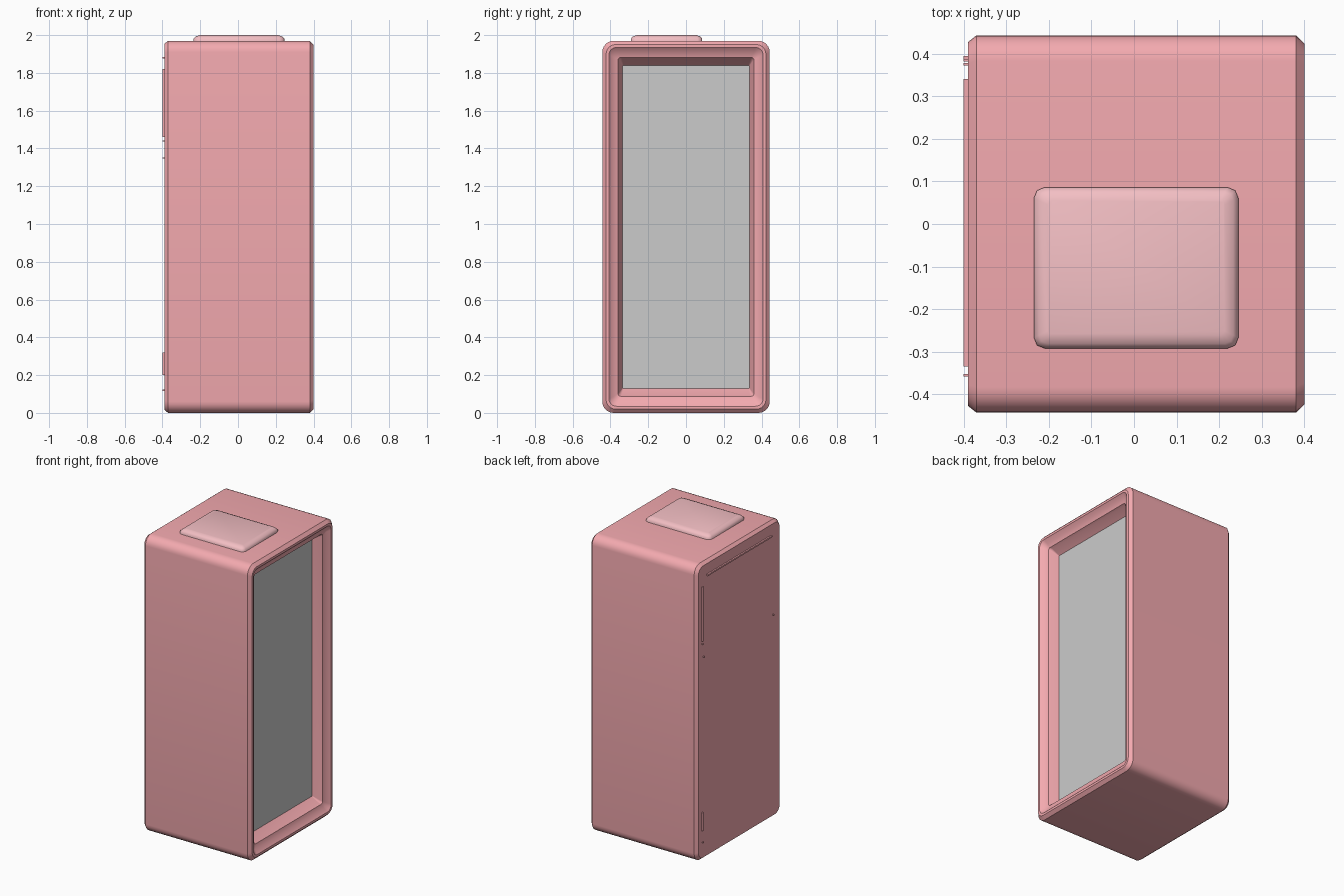
import bpy, bmesh, math
from mathutils import Vector

if "Cube" in bpy.data.objects:
    bpy.data.objects.remove(bpy.data.objects["Cube"])


def material(name, color):
    m = bpy.data.materials.new(name)
    m.diffuse_color = (*color, 1)
    m.use_nodes = True
    m.node_tree.nodes["Principled BSDF"].inputs["Base Color"].default_value = m.diffuse_color
    return m


PINK = material("pink_paint", (0.9, 0.40, 0.43))
PALE = material("pale_pink", (0.9, 0.52, 0.55))


def rounded_rect(hu, hv, r, seg):
    pts = []
    for k, (su, sv) in enumerate([(1, 1), (-1, 1), (-1, -1), (1, -1)]):
        for i in range(seg + 1):
            a = math.pi / 2 * (k + i / seg)
            pts.append((su * (hu - r) + r * math.cos(a), sv * (hv - r) + r * math.sin(a)))
    return pts


def loft(name, rings, place, mat, seg=6, cap_end=True, angle=30):
    """Skin rounded rectangles (half_u, half_v, radius, height) along one axis."""
    bm = bmesh.new()
    loops = [[bm.verts.new(place(u, v, h)) for u, v in rounded_rect(hu, hv, r, seg)]
             for hu, hv, r, h in rings]
    n = len(loops[0])
    for a, b in zip(loops, loops[1:]):
        for i in range(n):
            j = (i + 1) % n
            bm.faces.new((a[i], a[j], b[j], b[i]))
    bm.faces.new(loops[0][::-1])
    if cap_end:
        bm.faces.new(loops[-1])
    me = bpy.data.meshes.new(name)
    bm.to_mesh(me)
    bm.free()
    ob = bpy.data.objects.new(name, me)
    bpy.context.collection.objects.link(ob)
    if mat:
        me.materials.append(mat)
    bpy.ops.object.select_all(action='DESELECT')
    ob.select_set(True)
    bpy.context.view_layer.objects.active = ob
    bpy.ops.object.shade_smooth_by_angle(angle=math.radians(angle))
    return ob


HY, HZ = 0.443, 0.985


def along_x(u, v, h):
    return Vector((h, u, v + HZ))


# Cabinet shell with chamfered ends, stepped front rim and recess walls
# (y inset, z inset, corner radius, x)
steps = [(0.016, 0.016, 0.05, -0.39), (0, 0, 0.06, -0.37), (0, 0, 0.06, 0.38),
         (0.02, 0.02, 0.05, 0.40), (0.035, 0.035, 0.04, 0.40), (0.058, 0.06, 0.025, 0.378),
         (0.083, 0.088, 0.015, 0.37), (0.090, 0.095, 0.015, 0.355), (0.108, 0.130, 0.004, 0.31)]
loft("cabinet", [(HY - a, HZ - b, r, x) for a, b, r, x in steps], along_x, PINK, cap_end=False)

# Recessed grey panel
loft("window_panel", [(HY - 0.108, HZ - 0.130, 0.004, x) for x in (0.30, 0.31)], along_x, None)

# Raised cap on the top
loft("top_cap", [(0.24, 0.189, 0.025, 1.96), (0.24, 0.189, 0.025, 1.981),
                 (0.228, 0.178, 0.02, 1.993), (0.208, 0.158, 0.01, 2.0)],
     lambda u, v, h: Vector((u + 0.005, v - 0.103, h)), PALE, seg=2, angle=50)


# Thin trim pieces on the back face
def trim(name, y0, y1, z0, z1, depth=0.01):
    bpy.ops.mesh.primitive_cube_add(size=1, location=(-0.3875 - depth / 2, (y0 + y1) / 2, (z0 + z1) / 2))
    ob = bpy.context.object
    ob.name = name
    ob.scale = (depth + 0.005, y1 - y0, z1 - z0)
    ob.data.materials.append(PINK)


trim("top_trim", -0.335, 0.34, 1.875, 1.885)
trim("side_trim", 0.385, 0.395, 1.46, 1.82)
trim("lower_trim", 0.385, 0.395, 0.20, 0.32)
for i, (y, z) in enumerate([(0.39, 1.44), (0.375, 1.35), (-0.355, 1.35), (0.385, 0.12)]):
    trim(f"pin_{i + 1}", y - 0.003, y + 0.003, z - 0.003, z + 0.003)
